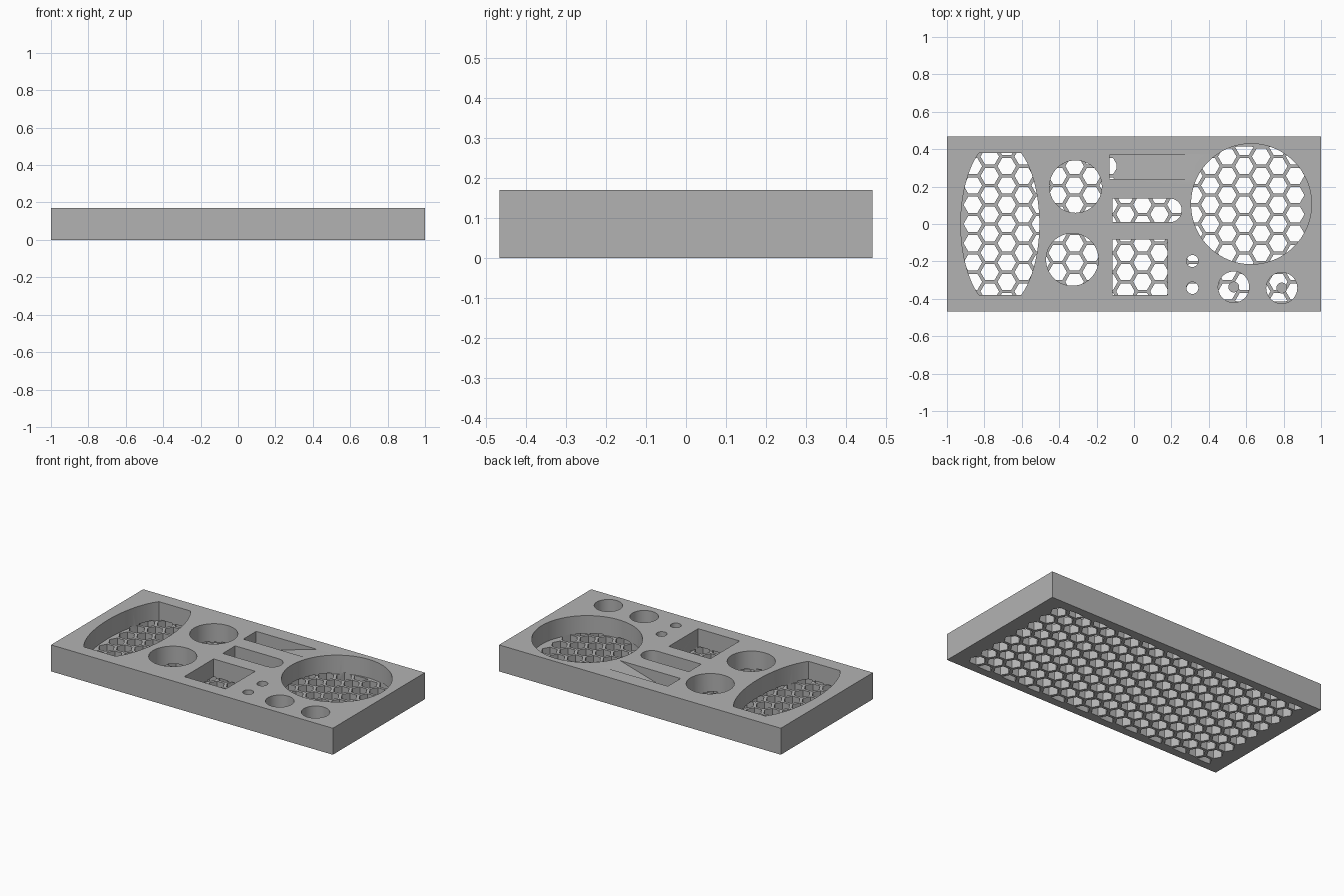
import bpy, bmesh, math

if "Cube" in bpy.data.objects:
    bpy.data.objects.remove(bpy.data.objects["Cube"])

HEIGHT, FLOOR, CELL_TOP = 0.17, 0.05, 0.056

grey = bpy.data.materials.new("light_grey")
grey.diffuse_color = (0.45, 0.45, 0.45, 1)
grey.use_nodes = True
grey.node_tree.nodes["Principled BSDF"].inputs["Base Color"].default_value = grey.diffuse_color


def prisms(name, outlines, z0, z1):
    """Extrude a list of 2D outlines into one object of closed prisms."""
    bm = bmesh.new()
    for pts in outlines:
        low = [bm.verts.new((x, y, z0)) for x, y in pts]
        high = [bm.verts.new((x, y, z1)) for x, y in pts]
        bm.faces.new(low[::-1])
        bm.faces.new(high)
        n = len(pts)
        for i in range(n):
            k = (i + 1) % n
            bm.faces.new((low[i], low[k], high[k], high[i]))
    bmesh.ops.recalc_face_normals(bm, faces=bm.faces)
    mesh = bpy.data.meshes.new(name)
    bm.to_mesh(mesh)
    bm.free()
    mesh.materials.append(grey)
    obj = bpy.data.objects.new(name, mesh)
    bpy.context.collection.objects.link(obj)
    return obj


def rect(x0, x1, y0, y1):
    return [(x0, y0), (x1, y0), (x1, y1), (x0, y1)]


def arc(cx, cy, r, a0=0, a1=360, n=64, ry=None):
    return [(cx + r * math.cos(math.radians(a0 + (a1 - a0) * i / n)),
             cy + (ry or r) * math.sin(math.radians(a0 + (a1 - a0) * i / n)))
            for i in range(n if a1 - a0 == 360 else n + 1)]


def cut(target, cutter):
    """Subtract the cutter and remove it."""
    mod = target.modifiers.new("cut", 'BOOLEAN')
    mod.operation = 'DIFFERENCE'
    mod.solver = 'EXACT'
    mod.object = cutter
    bpy.context.view_layer.objects.active = target
    bpy.ops.object.modifier_apply(modifier=mod.name)
    bpy.data.objects.remove(cutter)


# Solid block
tray = prisms("tray", [rect(-1, 1, -0.467, 0.467)], 0, HEIGHT)

# Barrel-shaped pocket: ellipse cut off flat at both ends
end = math.degrees(math.asin(0.38 / 0.45))
barrel = (arc(-0.716, 0, 0.21, -end, end, 32, 0.45)
          + arc(-0.716, 0, 0.21, 180 - end, 180 + end, 32, 0.45))

# Straight-walled pockets
pockets = [
    barrel,
    arc(0.627, 0.107, 0.322, n=96),
    arc(-0.312, 0.2, 0.14),
    arc(-0.33, -0.19, 0.14),
    rect(-0.115, 0.18, -0.38, -0.083),
    [(-0.115, 0.136), (-0.115, 0.01)] + arc(0.192, 0.073, 0.063, -90, 90, 24),
    arc(0.312, -0.198, 0.032, n=32),
    arc(0.312, -0.342, 0.032, n=32),
]
posts = [(0.533, -0.337), (0.79, -0.342)]
pockets += [arc(x, y, 0.083) for x, y in posts]
cut(tray, prisms("pocket_cutter", pockets, FLOOR, 0.25))

# Ramped slot: side profile in x and z, turned so it runs along y
slope = (HEIGHT - FLOOR) / 0.415
ramp = prisms("ramp_cutter",
              [[(-0.13, FLOOR), (-0.115, FLOOR), (0.30, HEIGHT),
                (0.30, 0.25), (-0.13, 0.25)]], -0.37, -0.24)
for v in ramp.data.vertices:
    x, z, y = v.co
    v.co = (x, -y, z)
ramp.data.flip_normals()
bm = bmesh.new()
bm.from_mesh(ramp.data)
bmesh.ops.recalc_face_normals(bm, faces=bm.faces)
bm.to_mesh(ramp.data)
bm.free()
cut(tray, ramp)

# Honeycomb cells in the underside, trimmed at the long edges
PITCH, STEP, RADIUS, LIMIT = 0.103, 0.0907, 0.0495, 0.415
cells = []
for col in range(20):
    x = (col - 9.5) * STEP
    rows = range(-4, 5) if col % 2 == 0 else [j + 0.5 for j in range(-4, 4)]
    for row in rows:
        hexagon = arc(x, row * PITCH, RADIUS, n=6)
        cells.append([(px, max(-LIMIT, min(LIMIT, py))) for px, py in hexagon])
cut(tray, prisms("cell_cutter", cells, -0.05, CELL_TOP))

# Small posts in the middle of the two round pockets
objects = [tray]
for i, (x, y) in enumerate(posts):
    objects.append(prisms(f"post_{i + 1}", [arc(x, y, 0.029, n=32)], FLOOR, 0.085))

# Smooth curved walls, sharp edges kept
for obj in objects:
    bpy.ops.object.select_all(action='DESELECT')
    obj.select_set(True)
    bpy.context.view_layer.objects.active = obj
    bpy.ops.object.shade_smooth_by_angle(angle=math.radians(30))
